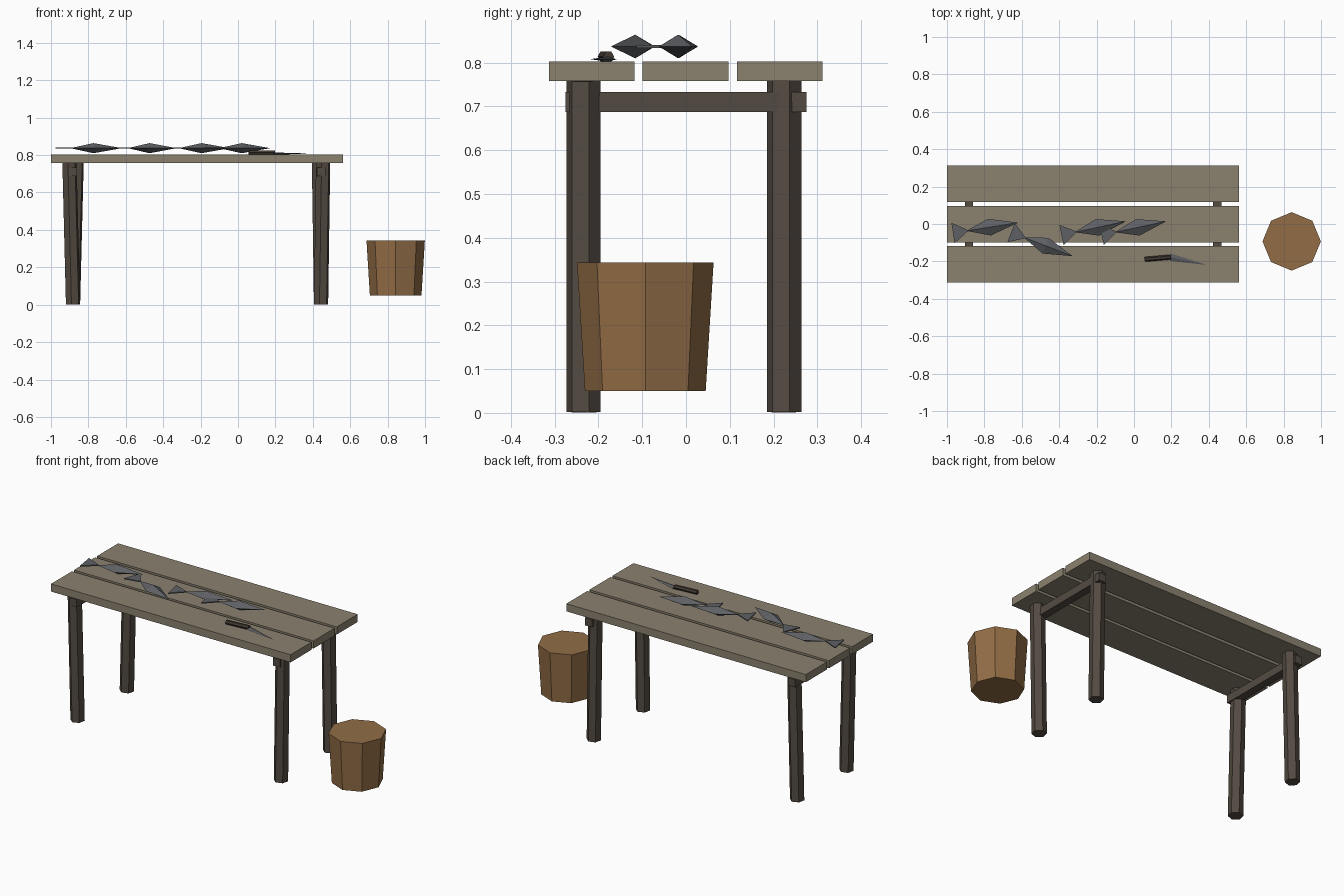
import bpy, bmesh, math
from mathutils import Vector, Matrix

if "Cube" in bpy.data.objects:
    bpy.data.objects.remove(bpy.data.objects["Cube"])


def material(name, srgb):
    lin = [((c / 255 + 0.055) / 1.055) ** 2.4 for c in srgb]
    m = bpy.data.materials.new(name)
    m.diffuse_color = (*lin, 1)
    m.use_nodes = True
    m.node_tree.nodes["Principled BSDF"].inputs["Base Color"].default_value = m.diffuse_color
    return m


PLANK = material("weathered plank wood", (139, 129, 111))
LEG = material("dark leg wood", (84, 75, 66))
BUCKET = material("bucket wood", (146, 109, 70))
FISH = material("slate grey scales", (94, 96, 100))
STEEL = material("blade steel", (90, 92, 95))
GRIP = material("dark grip", (66, 58, 50))


def finish(name, bm, mat):
    bmesh.ops.recalc_face_normals(bm, faces=bm.faces)
    me = bpy.data.meshes.new(name)
    bm.to_mesh(me)
    bm.free()
    me.materials.append(mat)
    ob = bpy.data.objects.new(name, me)
    bpy.context.collection.objects.link(ob)
    return ob


def box(name, lo, hi, mat):
    lo, hi = Vector(lo), Vector(hi)
    bm = bmesh.new()
    m = Matrix.Translation((lo + hi) / 2) @ Matrix.Diagonal((*(hi - lo), 1))
    bmesh.ops.create_cube(bm, size=1, matrix=m)
    return finish(name, bm, mat)


def rod(name, a, b, r1, r2, sides, mat, spin=0, flat=1):
    """Cone or cylinder from a to b; flat squashes it vertically."""
    a, b = Vector(a), Vector(b)
    d = b - a
    turn = d.to_track_quat('Z', 'Y').to_matrix().to_4x4()
    if abs(d.z) > 0.9 * d.length:          # upright: keep the x axis steady
        turn = Vector((0, 0, 1)).rotation_difference(d).to_matrix().to_4x4()
    m = (Matrix.Translation((a + b) / 2) @ Matrix.Diagonal((1, 1, flat, 1))
         @ turn @ Matrix.Rotation(spin, 4, 'Z'))
    bm = bmesh.new()
    bmesh.ops.create_cone(bm, cap_ends=True, segments=sides, radius1=r1,
                          radius2=r2, depth=d.length, matrix=m)
    return finish(name, bm, mat)


# Table top: three planks
for label, y0, y1 in (("front", -0.313, -0.118), ("middle", -0.099, 0.097), ("back", 0.117, 0.312)):
    box(label + "_plank", (-1, y0, 0.758), (0.562, y1, 0.803), PLANK)

# Slightly leaning six-sided legs, and a cross rail for each end
for side, x, lean in (("left", -0.882, -0.019), ("right", 0.444, 0.011)):
    for label, y, s in (("front", -0.234, 1), ("back", 0.2245, -1)):
        rod(f"{label}_{side}_leg", (x, y, 0.002), (x + s * lean, y, 0.758),
            0.04, 0.04, 6, LEG, spin=math.radians(-12))
    box(side + "_rail", (x - 0.0225, -0.275, 0.687), (x + 0.0225, 0.275, 0.733), LEG)

# Bucket
rod("bucket", (0.843, -0.093, 0.05), (0.843, -0.093, 0.343), 0.138, 0.156, 8, BUCKET)

# Fish: faceted body and a thin triangular tail fin
for i, (x, y, deg) in enumerate(((-0.773, -0.017, 9), (-0.473, -0.116, -21),
                                 (-0.195, -0.018, 12), (0.02, -0.018, 12))):
    m = Matrix.Translation((x, y, 0.837)) @ Matrix.Rotation(math.radians(deg), 4, 'Z')
    bm = bmesh.new()
    nose, rear = [bm.verts.new(m @ Vector((px, 0, 0))) for px in (0.155, -0.125)]
    ring = [bm.verts.new(m @ Vector((0, 0.045 * math.cos(k * math.pi / 2),
                                     0.027 * math.sin(k * math.pi / 2)))) for k in range(4)]
    for k in range(4):
        for end in (nose, rear):
            bm.faces.new((ring[k], ring[(k + 1) % 4], end))
    finish(f"fish_body_{i + 1}", bm, FISH)

    bm = bmesh.new()
    tri = [bm.verts.new(m @ Vector((px, py, -0.003)))
           for px, py in ((-0.112, 0), (-0.197, 0.055), (-0.197, -0.055))]
    face = bm.faces.new(tri)
    new = bmesh.ops.extrude_face_region(bm, geom=[face])["geom"]
    bmesh.ops.translate(bm, vec=(0, 0, 0.006),
                        verts=[v for v in new if isinstance(v, bmesh.types.BMVert)])
    finish(f"fish_tail_{i + 1}", bm, FISH)

# Knife
rod("knife_grip", (0.057, -0.189, 0.814), (0.197, -0.177, 0.814), 0.013, 0.013, 6, GRIP,
    spin=math.radians(30))
rod("knife_blade", (0.195, -0.178, 0.808), (0.383, -0.217, 0.808), 0.02, 0.001, 4, STEEL, flat=0.3)
